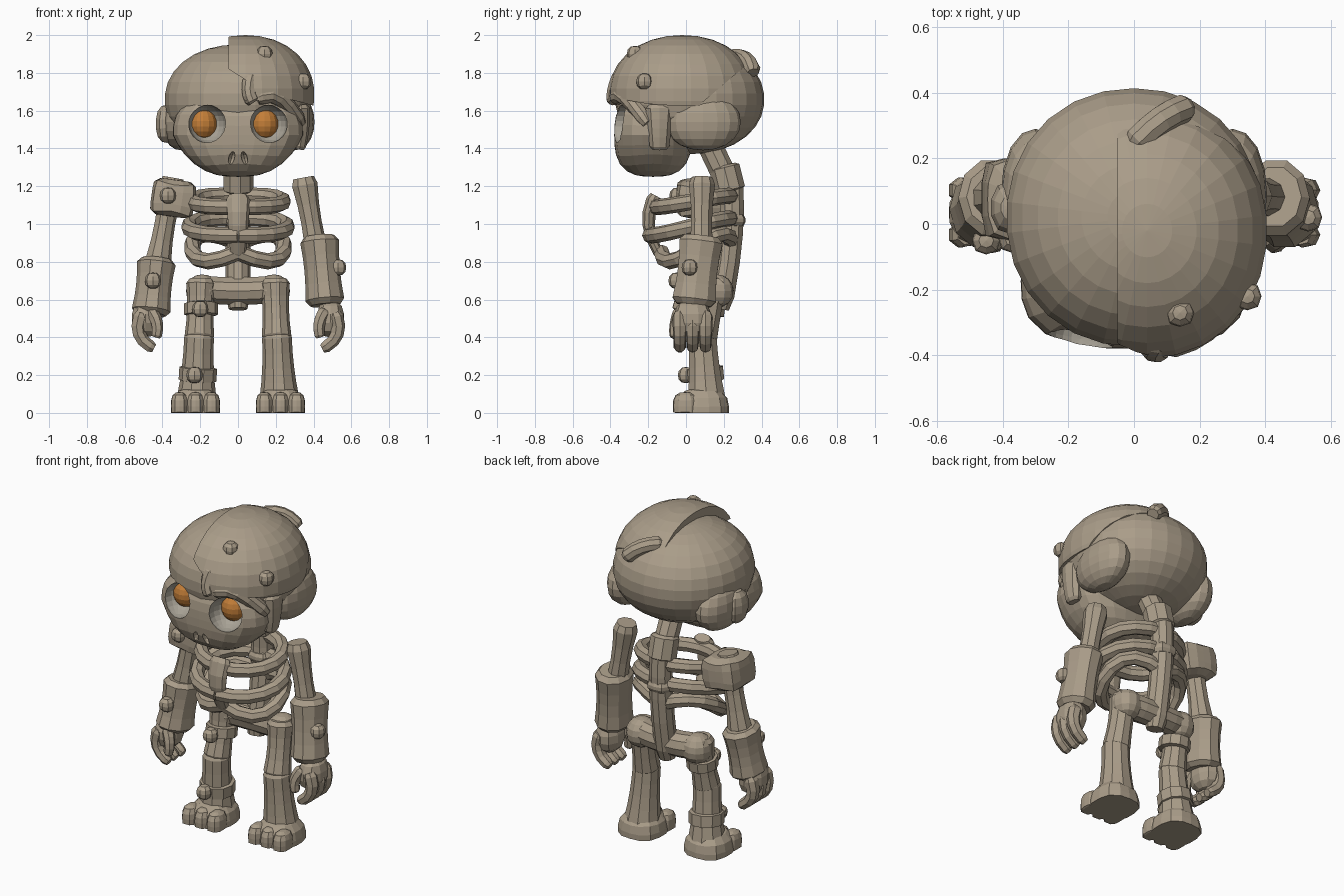
import bpy, bmesh
from math import sin, cos, pi, radians
from mathutils import Vector, Matrix

cube = bpy.data.objects.get("Cube")
if cube:
    bpy.data.objects.remove(cube, do_unlink=True)


def material(name, *colour):
    made = bpy.data.materials.new(name)
    made.use_nodes = True
    made.diffuse_color = (*colour, 1)
    shader = made.node_tree.nodes["Principled BSDF"]
    shader.inputs["Base Color"].default_value = (*colour, 1)
    return made


BONE = material("bone", .4, .335, .25)
SOCKET = material("socket_grey", .4, .37, .31)
ORANGE = material("eye_orange", .55, .21, .04)
FACING, UPWARD = Vector((0, 1, 0)), Vector((0, 0, 1))
SIDES = (("right", -1), ("left", 1))


def finish(name, bm, materials=(BONE,), slot=0):
    bmesh.ops.recalc_face_normals(bm, faces=bm.faces)
    for face in bm.faces:
        face.material_index = slot
    mesh = bpy.data.meshes.new(name)
    bm.to_mesh(mesh)
    bm.free()
    for entry in materials:
        mesh.materials.append(entry)
    part = bpy.data.objects.new(name, mesh)
    bpy.context.collection.objects.link(part)
    return part


# Ellipsoid: a higher boxiness squares it off, a floor flattens its underside
def blob(name, centre, size, boxiness=2.4, segments=12, tilt=0, floor=None, **looks):
    bm = bmesh.new()
    bmesh.ops.create_uvsphere(bm, u_segments=segments, v_segments=segments // 2 + 2, radius=1)
    turn = Matrix.Rotation(radians(tilt), 3, "Y")
    for vert in bm.verts:
        reach = sum(abs(axis) ** boxiness for axis in vert.co) ** (1 / boxiness)
        scaled = Vector([axis / reach * length for axis, length in zip(vert.co, size)])
        vert.co = turn @ scaled + Vector(centre)
        if floor is not None:
            vert.co.z = max(floor, vert.co.z)
    return finish(name, bm, **looks)


# Join two rows of vertices into a closed band of faces
def band(bm, lower, upper):
    for k in range(len(lower)):
        bm.faces.new((lower[k - 1], lower[k], upper[k], upper[k - 1]))


# Loft of rings along a path
def loft(name, path, radii, across=FACING, sides=9, flat=1):
    bm = bmesh.new()
    rings = []
    for i, (centre, radius) in enumerate(zip(path, radii)):
        along = (path[min(i + 1, len(path) - 1)] - path[max(i - 1, 0)]).normalized()
        u = along.cross(across).normalized()
        v = u.cross(along) * flat
        angles = [2 * pi * k / sides for k in range(sides)]
        rings.append([bm.verts.new(centre + radius * (u * cos(a) + v * sin(a))) for a in angles])
    for lower, upper in zip(rings, rings[1:]):
        band(bm, lower, upper)
    bm.faces.new(rings[0])
    bm.faces.new(rings[-1])
    return finish(name, bm)


# Curved limb with bevelled ends, tapering from one radius to another and flared at the ends
def limb(name, start, bend, end, radius, end_radius=None, flare=0, **shape):
    start, end = Vector(start), Vector(end)
    bend = Vector(bend) if bend else (start + end) / 2
    end_radius = end_radius or radius
    path, radii = [], []
    for t in (0, .08, .3, .5, .7, .92, 1):
        path.append(start * (1 - t) ** 2 + bend * 2 * t * (1 - t) + end * t * t)
        thick = radius + (end_radius - radius) * t + flare * (2 * t - 1) ** 2
        radii.append(thick * (.75 if t in (0, 1) else 1))
    return loft(name, path, radii, **shape)


# Long prism from an outline, running along x or along y
def prism(name, outline, along_x):
    bm = bmesh.new()
    ends = [[bm.verts.new((d, u, z) if along_x else (u, d, z)) for u, z in outline]
            for d in (-1, 1)]
    for end in ends:
        bm.faces.new(end)
    band(bm, *ends)
    return finish(name, bm)


def combine(target, tool, operation):
    modifier = target.modifiers.new("combine", "BOOLEAN")
    modifier.operation, modifier.object, modifier.solver = operation, tool, "EXACT"
    graph = bpy.context.evaluated_depsgraph_get()
    mesh = bpy.data.meshes.new_from_object(target.evaluated_get(graph))
    target.modifiers.clear()
    target.data = mesh
    bpy.data.objects.remove(tool, do_unlink=True)


# Skull: cranium with low side lobes and a tapered face, with eye sockets and nostrils cut in
TWO = (BONE, SOCKET)
skull = blob("skull", (0, .02, 1.66), (.39, .395, .29), 2.1, 26, materials=TWO)
face = blob("face", (0, -.175, 1.47), (.345, .205, .22), 2.8, 24, materials=TWO)
for vert in face.data.vertices:
    vert.co.x *= 1 - max(0, 1.47 - vert.co.z) * 1.4
combine(skull, face, "UNION")
for side, s in SIDES:
    combine(skull, blob("lobe", (s * .3, .09, 1.54), (.105, .2, .15), 2.1, 16, materials=TWO), "UNION")
    combine(skull, blob("socket_cutter", (s * .163, -.35, 1.53), (.1, .12, .1), 2, 18,
                        materials=TWO, slot=1), "DIFFERENCE")
    combine(skull, blob("nostril_cutter", (s * .035, -.375, 1.345), (.018, .045, .04), 2, 8,
                        tilt=-15 * s, materials=TWO), "DIFFERENCE")
    blob(side + "_eye", (s * .163 - .023, -.235, 1.53), (.075, .075, .083), 2, 14,
         materials=(ORANGE,))
blob("right_ear", (-.38, .05, 1.53), (.057, .08, .1), segments=10)

# Cap over the left half of the skull, with drips
cap = blob("skull_cap", (.04, -.02, 1.685), (.367, .39, .315), 2.1, 26)
combine(cap, prism("front_outline", [(-.05, 2.1), (-.05, 1.82), (.06, 1.75), (.04, 1.65),
                                     (.1, 1.65), (.16, 1.69), (.5, 1.6), (.5, 2.1)], False), "INTERSECT")
combine(cap, prism("side_outline", [(-.5, 2.1), (-.5, 1.6), (0, 1.57), (.33, 1.85), (.33, 2.1)], True),
        "INTERSECT")
limb("nose_drip", (.07, -.35, 1.79), (.04, -.39, 1.7), (.08, -.38, 1.645), .04)
limb("brow", (.1, -.37, 1.66), (.22, -.35, 1.74), (.33, -.2, 1.53), .042)
limb("side_drip", (.325, -.14, 1.63), (.34, -.14, 1.5), (.32, -.14, 1.395), .055, .036, flat=1.4)
limb("back_drip", (0, .24, 1.88), (.08, .33, 1.9), (.16, .355, 1.8), .045, across=UPWARD)

# Round studs
for place, centre in {"cap_front": (.14, -.27, 1.9), "cap_side": (.345, -.22, 1.755),
                      "shoulder": (-.37, -.045, 1.15), "right_cuff": (-.45, -.05, .7),
                      "left_cuff": (.53, .02, .77), "thigh_strap": (-.2, .02, .55),
                      "ankle_strap": (-.23, 0, .2)}.items():
    blob(place + "_stud", centre, (.043, .043, .043), segments=8)

# Spine, neck and collar
limb("neck", (0, .12, 1.43), None, (0, .23, 1.2), .067)
limb("neck_collar", (0, .2, 1.31), None, (0, .235, 1.17), .083)
limb("spine", (0, .235, 1.25), (0, .27, 1), (0, .18, .55), .066, sides=10)
blob("chest_vertebra", (0, .24, 1.02), (.075, .075, .04), 3, 10)

# Rib cage: half rings that sag towards the front
for level, back, front, width, depth, sag in (("top", 1.15, 1.09, .24, .2, .01),
                                              ("middle", 1.03, .94, .26, .215, .015),
                                              ("bottom", .9, .85, .245, .185, .06)):
    steps = [k / 9 for k in range(10)]
    for side, s in SIDES:
        path = [Vector((s * width * sin(pi * t), .24 - depth + depth * cos(pi * t),
                        back + (front - back) * t + sag * sin(2 * pi * t))) for t in steps]
        loft(f"{side}_{level}_rib", path, [.043] * len(path), across=UPWARD, sides=8)
limb("sternum", (0, -.16, 1.15), (0, -.25, 1), (0, -.13, .82), .068, .042, flat=.6)

# Pelvis
limb("pelvis", (-.25, .15, .66), (0, .21, .63), (.25, .15, .66), .076, across=UPWARD, sides=10)

# Legs, feet, arms and hands
for (side, s), cuff_top, cuff_end in zip(SIDES, (.815, .935), (.52, .57)):
    blob(side + "_hip", (s * .19, .16, .645), (.085, .09, .088), 2.2)
    limb(side + "_thigh", (s * .195, .14, .71), (s * .2, .13, .55), (s * .205, .085, .38),
         .07, flare=.012, sides=10)
    limb(side + "_shin", (s * .205, .085, .43), None, (s * .22, .11, .05), .069, .1, .01, sides=10)
    blob(side + "_foot", (s * .225, .09, .01), (.13, .138, .125), 2.8, 14, floor=0)
    for toe in (-1, 0, 1):
        blob(f"{side}_toe_{toe + 2}", (s * .225 + toe * .085, -.005, .035), (.046, .065, .075), 2.8,
             floor=0)
    limb(side + "_arm", (s * .345, .085, 1.245), None, (s * .43, .08, .77), .056, flare=.02)
    limb(side + "_cuff", (s * .43, .083, cuff_top), None, (s * .462, .04, cuff_end),
         .094, flare=.013, sides=10, flat=1.17)
    blob(side + "_palm", (s * .49, .035, .5), (.074, .1, .1), segments=10)
    for finger in (-1, 0, 1):
        y = .035 + finger * .068
        limb(f"{side}_finger_{finger + 2}", (s * .51, y, .53), (s * .57, y, .4), (s * .445, y, .34),
             .041, .032, sides=7)
    limb(side + "_thumb", (s * .46, -.03, .54), (s * .41, -.065, .47), (s * .435, -.06, .4),
         .036, .028, sides=7)

# Right shoulder pad and leg straps
blob("shoulder_pad", (-.343, .075, 1.137), (.116, .125, .098), 6, 16, tilt=8)
limb("thigh_strap", (-.195, .125, .585), None, (-.195, .115, .515), .09, sides=10)
limb("ankle_strap", (-.21, .1, .245), None, (-.215, .108, .165), .1, sides=10)
